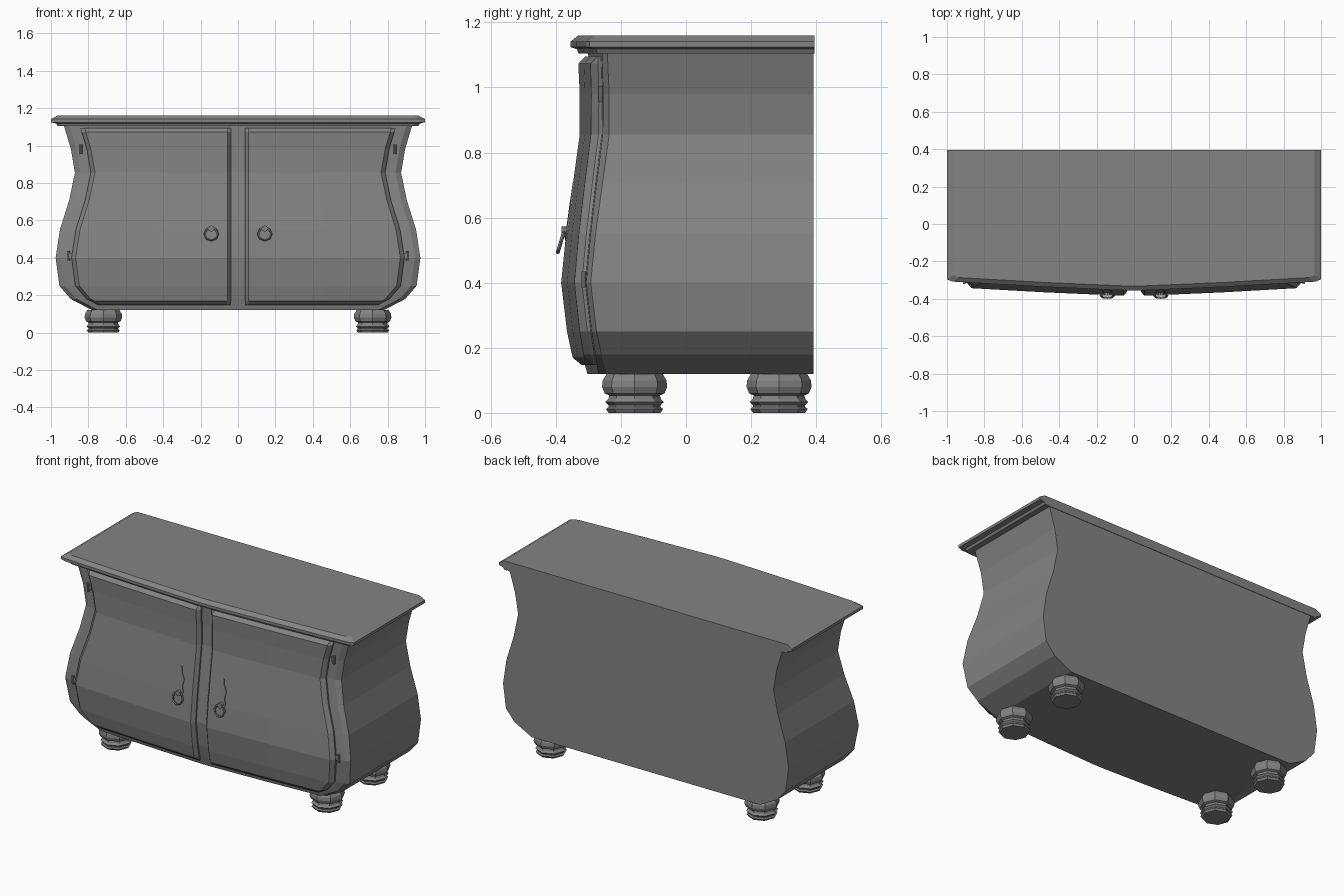
import bpy, bmesh, math
from mathutils import Vector

if "Cube" in bpy.data.objects:
    bpy.data.objects.remove(bpy.data.objects["Cube"])

# rows: height, half width, front y at the corner
PROFILE = [(0.12, .78, -.256), (0.18, .895, -.272), (0.25, .955, -.287), (0.40, .975, -.305),
           (0.55, .952, -.29), (0.71, .902, -.268), (0.855, .872, -.248), (0.98, .893, -.248),
           (1.11, .932, -.254)]
BACK = .392

# one dark grey finish for every part
GREY = bpy.data.materials.new("dark_grey")
GREY.diffuse_color = (.23, .23, .23, 1)
GREY.use_nodes = True
GREY.node_tree.nodes["Principled BSDF"].inputs["Base Color"].default_value = GREY.diffuse_color


def at(z):
    """Half width and front y of the case at height z."""
    for (z0, w0, f0), (z1, w1, f1) in zip(PROFILE, PROFILE[1:]):
        if z <= z1:
            t = (z - z0) / (z1 - z0)
            return w0 + (w1 - w0) * t, f0 + (f1 - f0) * t
    return PROFILE[-1][1:]


def bow(x):
    return .048 * (1 - min(1, abs(x) / .97) ** 1.25)


def finish(bm, name):
    bmesh.ops.recalc_face_normals(bm, faces=bm.faces)
    me = bpy.data.meshes.new(name)
    bm.to_mesh(me)
    bm.free()
    ob = bpy.data.objects.new(name, me)
    bpy.context.collection.objects.link(ob)
    return ob


def loft(rings, name):
    """Skin closed rings of points and cap both ends."""
    bm = bmesh.new()
    vs = [[bm.verts.new(p) for p in r] for r in rings]
    n = len(vs[0])
    for a, b in zip(vs, vs[1:]):
        for i in range(n):
            bm.faces.new((a[i], a[(i + 1) % n], b[(i + 1) % n], b[i]))
    bm.faces.new(vs[0])
    bm.faces.new(vs[-1])
    return finish(bm, name)


def section(w, f, z, back):
    """Bow-fronted plan outline with chamfered front corners."""
    half = [(w, back), (w, f + .012), (w - .03, f - bow(w - .03))]
    half += [((w - .03) * k, f - bow((w - .03) * k)) for k in (.5, .05)]
    pts = half + [(-x, y) for x, y in reversed(half)]
    return [(x, y, z) for x, y in pts]


def lathe(profile, sides, name, loc):
    rings = [[(loc[0] + r * math.cos(2 * math.pi * i / sides),
               loc[1] + r * math.sin(2 * math.pi * i / sides), z) for i in range(sides)]
             for r, z in profile]
    return loft(rings, name)


def front(x, z, d):
    """Point in front of the bowed face by distance d."""
    return Vector((x, at(z)[1] - bow(x) - d, z))


# case
loft([section(w, f, z, BACK) for z, w, f in PROFILE], "case")

# moulded top
loft([section(1 - i, -.308 + i * .7, z, .395) for z, i in
      [(1.105, .035), (1.118, .028), (1.124, 0), (1.141, 0), (1.16, .034)]], "top")

# turned feet
FOOT = [(.08, 0), (.088, .012), (.08, .018), (.08, .024), (.09, .033), (.08, .044), (.078, .054),
        (.092, .06), (.1, .08), (.098, .1), (.086, .12)]
for s, side in ((-1, "left"), (1, "right")):
    for y, end in ((-.158, "front"), (.286, "back")):
        lathe(FOOT, 8, f"{end}_{side}_foot", (s * .72, y))


def door(s, name):
    """Raised panel with bevelled rim, following the case curve."""
    rows = [(.147, -.01), (.147, .01), (.169, .032)]
    rows += [(z, .032) for z, _, _ in PROFILE[1:-1]]
    rows += [(1.073, .032), (1.095, .01), (1.095, -.01)]
    bm = bmesh.new()
    grid = []
    for z, dz in rows:
        e = at(z)[0] - .085
        cols = [(.037, -.01), (.037, .01), (.055, .032), (.03 + e / 2, .032),
                (e - .022, .032), (e, .01), (e, -.01)]
        pts = [front(x, z, min(dz, dx)) for x, dx in cols]
        grid.append([bm.verts.new((s * p.x, p.y, p.z)) for p in pts])
    for a, b in zip(grid, grid[1:]):
        for i in range(len(a) - 1):
            bm.faces.new((a[i], a[i + 1], b[i + 1], b[i]))
    bmesh.ops.remove_doubles(bm, verts=bm.verts, dist=1e-5)
    return finish(bm, name)


for s, side in ((-1, "left"), (1, "right")):
    door(s, side + "_door")

    # hanging ring and its boss
    bpy.ops.mesh.primitive_torus_add(major_segments=8, minor_segments=5, major_radius=.035,
                                     minor_radius=.006, location=(s * .143, -.384, .527),
                                     rotation=(math.radians(73.5), 0, 0))
    bpy.context.object.name = side + "_ring_pull"
    bpy.ops.mesh.primitive_cylinder_add(vertices=8, radius=.017, depth=.024,
                                        location=(s * .143, -.371, .556),
                                        rotation=(math.pi / 2, 0, 0))
    bpy.context.object.name = side + "_pull_boss"

    # thin shaped backplate
    edge = [(.53, .012), (.56, .026), (.6, .018), (.64, .026), (.67, .01), (.71, .003)]
    plate = [(x, z) for z, x in edge] + [(-x, z) for z, x in reversed(edge)]
    loft([[front(s * .143 + x, z, d) for x, z in plate] for d in (.028, .036)],
         side + "_backplate")

    # hinges on the stiles: knuckle and leaf
    for z, inset, end in ((.98, .054, "upper"), (.41, .066, "lower")):
        x = s * (at(z)[0] - inset)
        bpy.ops.mesh.primitive_cylinder_add(vertices=8, radius=.008, depth=.05,
                                            location=front(x, z, .006))
        bpy.context.object.name = f"{end}_{side}_hinge_knuckle"
        bpy.ops.mesh.primitive_cube_add(size=1, location=front(x - s * .008, z, .002))
        bpy.context.object.scale = (.022, .012, .03)
        bpy.context.object.name = f"{end}_{side}_hinge_leaf"

for ob in bpy.context.collection.objects:
    ob.data.materials.append(GREY)
